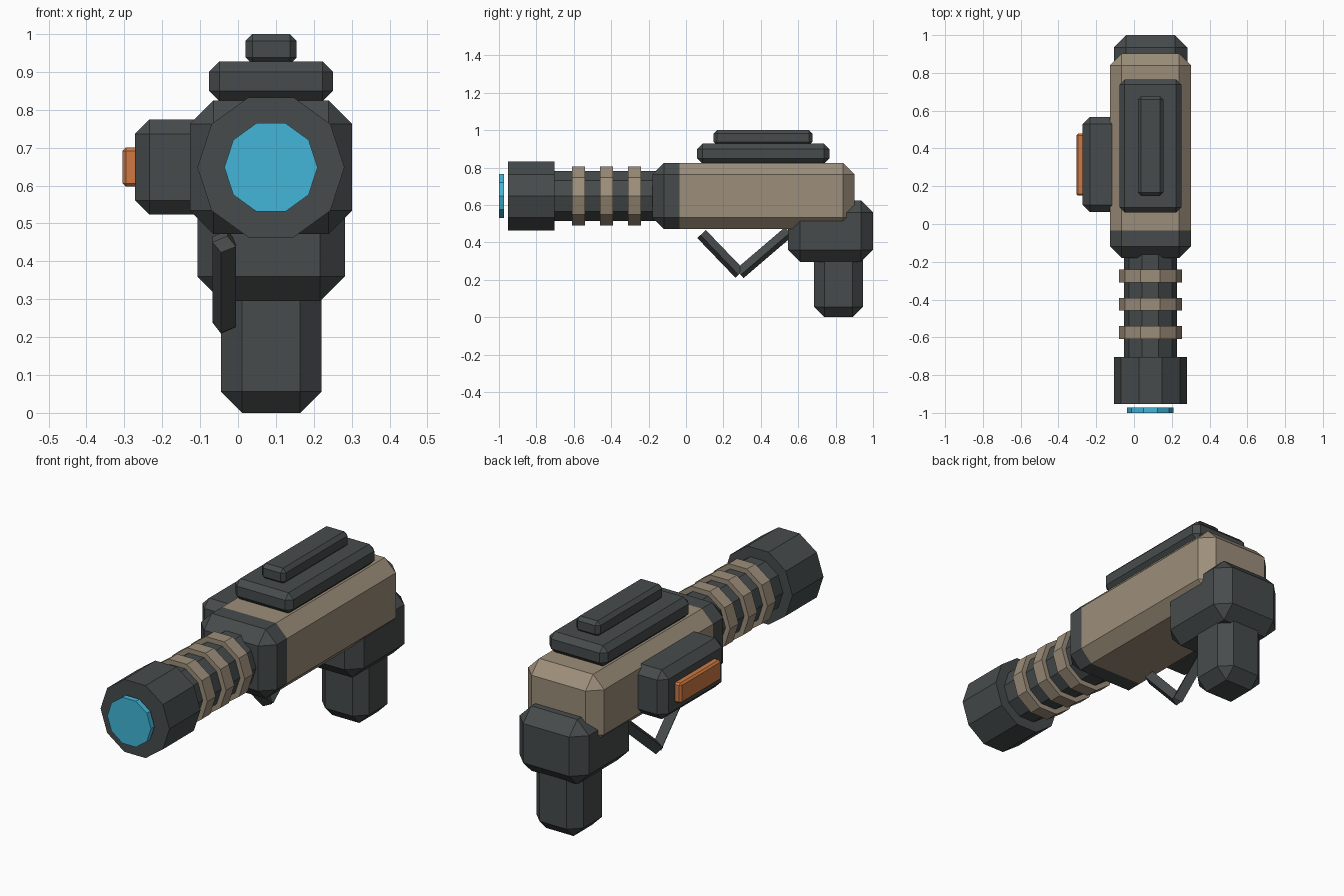
import bpy, bmesh, math
from mathutils import Vector

cube = bpy.data.objects.get("Cube")
if cube:
    bpy.data.objects.remove(cube, do_unlink=True)


def material(name, rgb):
    mat = bpy.data.materials.new(name)
    mat.use_nodes = True
    colour = (*rgb, 1.0)
    mat.diffuse_color = colour
    mat.node_tree.nodes["Principled BSDF"].inputs["Base Color"].default_value = colour
    return mat


DARK = material("dark_grey", (0.062, 0.071, 0.072))
TAN = material("tan", (0.335, 0.27, 0.195))
BLUE = material("bright_blue", (0.055, 0.47, 0.70))
ORANGE = material("orange", (0.62, 0.19, 0.055))


def finish(name, bm, *mats):
    bmesh.ops.recalc_face_normals(bm, faces=bm.faces)
    mesh = bpy.data.meshes.new(name)
    bm.to_mesh(mesh)
    bm.free()
    for mat in mats:
        mesh.materials.append(mat)
    obj = bpy.data.objects.new(name, mesh)
    bpy.context.collection.objects.link(obj)
    return obj


def chamfered_box(xs, ys, zs, chamfer):
    """Box between the given limits with every edge cut flat."""
    bm = bmesh.new()
    bmesh.ops.create_cube(bm, size=1)
    for v in bm.verts:
        v.co = [(lo + hi) / 2 + c * (hi - lo) for c, (lo, hi) in zip(v.co, (xs, ys, zs))]
    bmesh.ops.bevel(bm, geom=bm.edges[:], offset=chamfer, segments=1,
                    affect='EDGES', profile=0.5)
    return bm


def prism(name, start, end, radius, sides, mat, turn=0.0):
    """Flat-sided bar between two points in a plane of constant x."""
    a, b = Vector(start), Vector(end)
    u = Vector((1, 0, 0))
    v = u.cross((b - a).normalized())
    bm = bmesh.new()
    rings = []
    for p in (a, b):
        angles = [turn + math.tau * i / sides for i in range(sides)]
        rings.append([bm.verts.new(p + radius * (u * math.cos(t) + v * math.sin(t)))
                      for t in angles])
        bm.faces.new(rings[-1])
    for i in range(sides):
        j = (i + 1) % sides
        bm.faces.new((rings[0][i], rings[0][j], rings[1][j], rings[1][i]))
    return finish(name, bm, mat)


# Receiver: one chamfered block with a dark front collar
body = chamfered_box((-0.127, 0.301), (-0.18, 0.902), (0.472, 0.825), 0.062)
COLLAR = -0.035
bmesh.ops.bisect_plane(body, geom=body.verts[:] + body.edges[:] + body.faces[:],
                       plane_co=(0, COLLAR, 0), plane_no=(0, 1, 0))
for f in body.faces:
    f.material_index = 1 if f.calc_center_median().y < COLLAR else 0
finish("receiver", body, TAN, DARK)

# Other chamfered blocks
blocks = {
    "top_rail_base": ((-0.077, 0.251), (0.06, 0.766), (0.822, 0.928), 0.028, DARK),
    "top_rail_cap": ((0.02, 0.155), (0.148, 0.676), (0.92, 1.0), 0.018, DARK),
    "side_housing": ((-0.272, -0.06), (0.063, 0.567), (0.523, 0.774), 0.038, DARK),
    "side_button": ((-0.305, -0.262), (0.15, 0.478), (0.597, 0.70), 0.009, ORANGE),
    "grip_housing": ((-0.107, 0.282), (0.545, 1.0), (0.295, 0.625), 0.065, DARK),
    "grip": ((-0.045, 0.22), (0.685, 0.945), (0.0, 0.4), 0.056, DARK),
}
for name, (xs, ys, zs, chamfer, mat) in blocks.items():
    finish(name, chamfered_box(xs, ys, zs, chamfer), mat)

# Barrel, muzzle, glowing lens and rings on one axis
AXIS_X, AXIS_Z = 0.087, 0.648


def barrel_part(name, y0, y1, radius, mat):
    prism(name, (AXIS_X, y0, AXIS_Z), (AXIS_X, y1, AXIS_Z), radius, 10, mat)


barrel_part("barrel", -0.74, -0.12, 0.141, DARK)
barrel_part("muzzle", -0.953, -0.703, 0.194, DARK)
barrel_part("lens", -1.0, -0.972, 0.123, BLUE)
for i in range(3):
    y = -0.575 + 0.15 * i
    barrel_part(f"barrel_ring_{i + 1}", y - 0.034, y + 0.034, 0.167, TAN)

# Trigger guard: two twisted square bars meeting in a V
GUARD_X = -0.0365
corner = (GUARD_X, 0.287, 0.233)
twist = math.radians(-15)
prism("guard_front", (GUARD_X, 0.083, 0.445), corner, 0.0325, 4, DARK, twist)
prism("guard_back", corner, (GUARD_X, 0.55, 0.458), 0.0325, 4, DARK, twist)
